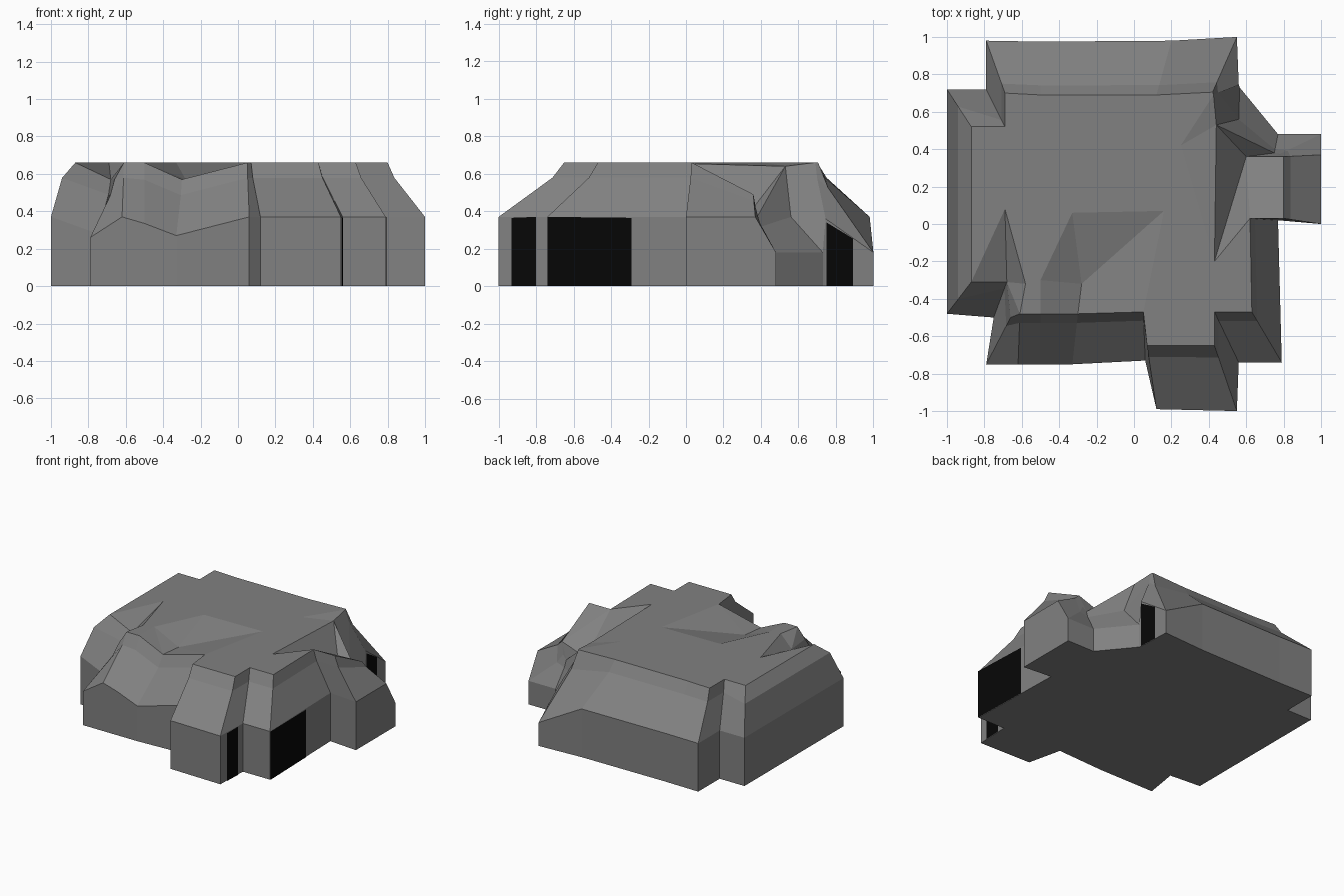
import bpy, bmesh
from mathutils import Vector
from mathutils.geometry import delaunay_2d_cdt

if "Cube" in bpy.data.objects:
    bpy.data.objects.remove(bpy.data.objects["Cube"])


def material(name, rgb):
    m = bpy.data.materials.new(name)
    m.diffuse_color = (*rgb, 1)
    m.use_nodes = True
    m.node_tree.nodes["Principled BSDF"].inputs["Base Color"].default_value = m.diffuse_color
    return m


stone = material("stone_grey", (0.22, 0.22, 0.22))
dark = material("dark_gap", (0.002, 0.002, 0.002))

# Outline of the rock: x, y and height of the vertical wall
outer = [(-.79, -.75, .26), (-.62, -.75, .37), (-.50, -.75, .335), (-.33, -.75, .27),
         (.06, -.73, .37), (.12, -.99, .37), (.55, -1, .37), (.56, -.74, .37),
         (.79, -.74, .37), (.77, .02, .37), (1, 0, .37), (1, .37, .37),
         (1, .48, .18), (.77, .48, .18), (.565, .73, .18), (.56, .745, .36),
         (.55, 1, .18), (.2, .98, .37), (-.5, .975, .37), (-.79, .98, .37),
         (-.79, .72, .37), (-1, .72, .37), (-1, .1, .37), (-1, -.48, .37), (-.75, -.5, .28)]
# Matching rim of the plateau
rim = [(-.66, -.50, .57), (-.61, -.48, .66), (-.50, -.48, .66), (-.30, -.48, .57),
       (.05, -.47, .66), (.07, -.65, .66), (.43, -.65, .66), (.43, -.47, .66),
       (.63, -.47, .66), (.62, .03, .66), (.80, .03, .66), (.80, .36, .49),
       (.78, .375, .40), (.75, .38, .37), (.44, .53, .64), (.425, .69, .66),
       (.42, .705, .66), (.12, .69, .66), (-.5, .69, .66), (-.69, .70, .66),
       (-.69, .52, .66), (-.87, .52, .66), (-.87, .09, .66), (-.87, -.31, .66), (-.68, -.31, .57)]
n = len(rim)
# Points of the dents on the plateau, and the creases joining them
dents = [(-.69, .08, .66), (-.58, -.32, .66), (-.33, .06, .66), (.16, .07, .66),
         (-.28, -.32, .57), (-.50, -.30, .66), (.60, .36, .42), (.43, -.20, .66), (.25, .42, .66)]
d = n
creases = [(d, 24), (d, 22), (d, d + 1), (d + 1, 1), (d + 2, d + 3), (d + 2, d + 5), (d + 5, 2),
           (d + 4, 3), (d + 4, d + 3), (d + 2, d + 4), (d + 7, 9), (d + 7, d + 6), (d + 7, 14),
           (d + 6, 13), (d + 6, 14), (d + 6, 9), (d + 6, 11), (d + 8, 14), (d + 8, 16)]


def shoulder(i):
    """Break line between the wall top and the plateau rim."""
    if i == 14:
        return Vector((.56, .56, .37))
    a, b = Vector(outer[i]), Vector(rim[i])
    f = .46 if a.x == -1 else .82
    p = a.lerp(b, f)
    p.z = a.z + (b.z - a.z) * .72
    return p


# Rock body: stacked rings and a creased cap
bm = bmesh.new()
rings = [[bm.verts.new((x, y, 0)) for x, y, z in outer],
         [bm.verts.new(p) for p in outer],
         [bm.verts.new(shoulder(i)) for i in range(n)],
         [bm.verts.new(p) for p in rim]]
for lo, hi in zip(rings, rings[1:]):
    for i in range(n):
        j = (i + 1) % n
        bm.faces.new((lo[i], lo[j], hi[j], hi[i]))
bm.faces.new(rings[0][::-1])
top = rings[3] + [bm.verts.new(p) for p in dents]
out = delaunay_2d_cdt([v.co.xy for v in top], creases, [list(range(n))], 1, 1e-5)
ids = [o[0] if o else None for o in out[3]]
for face in out[2]:
    if all(ids[k] is not None for k in face):
        bm.faces.new([top[ids[k]] for k in face])
bmesh.ops.recalc_face_normals(bm, faces=bm.faces)
mesh = bpy.data.meshes.new("rock_plateau")
bm.to_mesh(mesh)
bm.free()
mesh.materials.append(stone)
bpy.context.collection.objects.link(bpy.data.objects.new("rock_plateau", mesh))


# Dark panels lying on the right-hand walls
def panel(name, a, b, za, zb):
    a, b = Vector((*a, 0)), Vector((*b, 0))
    off = (b - a).cross(Vector((0, 0, 1))).normalized() * .004
    a, b = a + off, b + off
    me = bpy.data.meshes.new(name)
    me.from_pydata([a, b, b + Vector((0, 0, zb)), a + Vector((0, 0, za))], [], [(0, 1, 2, 3)])
    me.materials.append(dark)
    bpy.context.collection.objects.link(bpy.data.objects.new(name, me))


panel("front_dark_panel", (.553, -.93), (.558, -.80), .365, .37)
panel("side_dark_panel", (.79, -.74), (.778, -.29), .37, .365)
panel("back_dark_panel", (.56, .75), (.554, .89), .34, .255)
